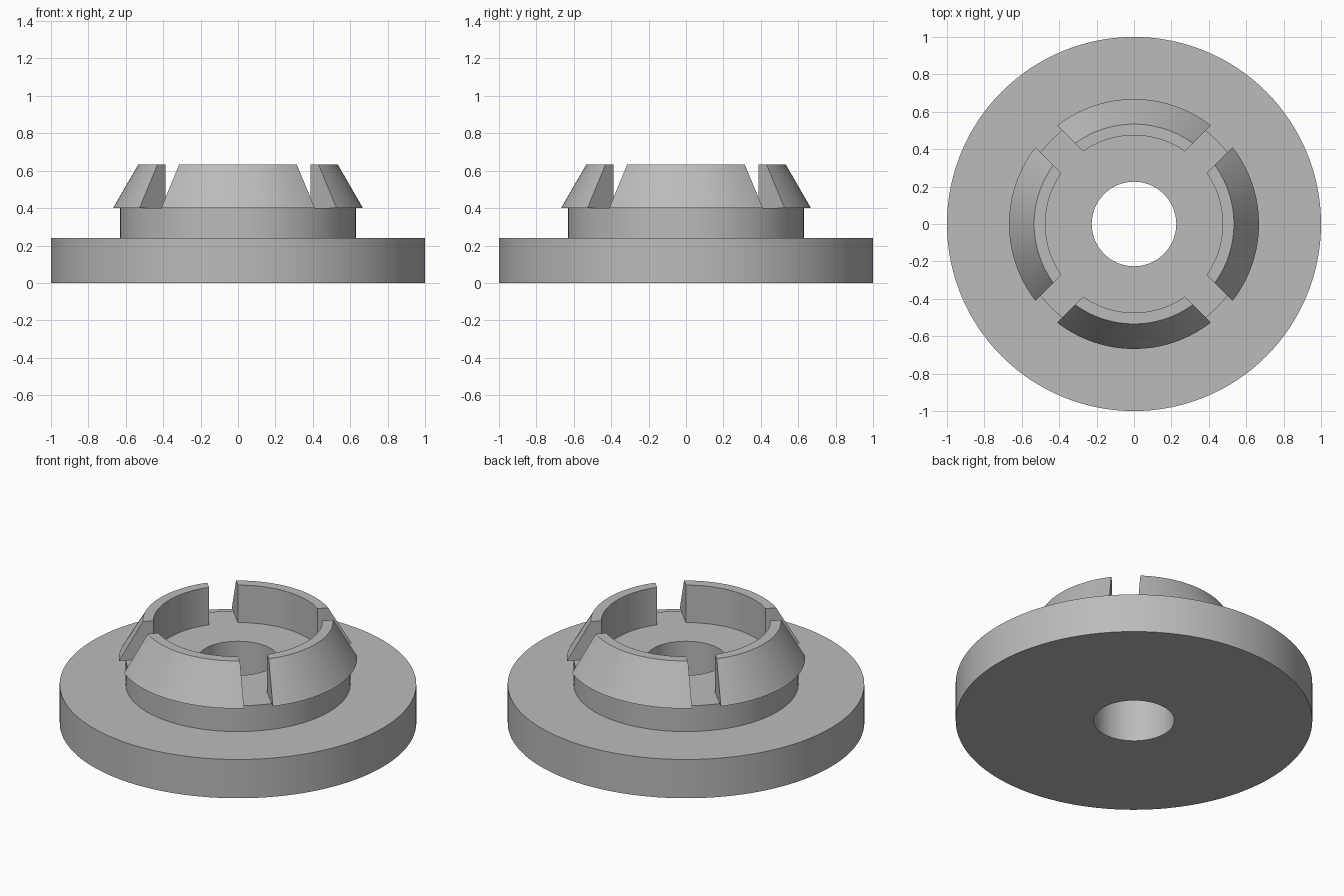
import bpy, bmesh, math

cube = bpy.data.objects.get("Cube")
if cube:
    bpy.data.objects.remove(cube, do_unlink=True)

grey = bpy.data.materials.new("plain_grey")
grey.use_nodes = True
colour = (0.5, 0.5, 0.5, 1)
grey.diffuse_color = colour
grey.node_tree.nodes["Principled BSDF"].inputs["Base Color"].default_value = colour

BODY_STEPS = 128
CLAW_STEPS = 32
SLOT_HALF = 0.082   # half width of the parallel slots between claws


def sweep(name, rings, closed):
    """Skin a list of equal cross-sections; cap the ends if open."""
    bm = bmesh.new()
    loops = [[bm.verts.new(p) for p in ring] for ring in rings]
    n = len(loops[0])
    pairs = list(zip(loops, loops[1:]))
    if closed:
        pairs.append((loops[-1], loops[0]))
    else:
        bm.faces.new(loops[0])
        bm.faces.new(loops[-1])
    for a, b in pairs:
        for i in range(n):
            j = (i + 1) % n
            bm.faces.new((a[i], a[j], b[j], b[i]))
    bmesh.ops.recalc_face_normals(bm, faces=bm.faces)
    mesh = bpy.data.meshes.new(name)
    bm.to_mesh(mesh)
    bm.free()
    mesh.materials.append(grey)
    obj = bpy.data.objects.new(name, mesh)
    bpy.context.collection.objects.link(obj)
    bpy.ops.object.select_all(action="DESELECT")
    obj.select_set(True)
    bpy.context.view_layer.objects.active = obj
    bpy.ops.object.shade_smooth_by_angle(angle=math.radians(30))
    return obj


def polar(r, angle, z):
    return (r * math.cos(angle), r * math.sin(angle), z)


# Flange and collar with a through bore
body = [(0.226, 0), (1, 0), (1, 0.24), (0.63, 0.24), (0.63, 0.4), (0.226, 0.4)]
sweep("flange_body",
      [[polar(r, math.tau * s / BODY_STEPS, z) for r, z in body]
       for s in range(BODY_STEPS)], True)

# Four tapered snap claws, ends cut parallel to the diagonal slots
claw = [(0.474, 0.4), (0.668, 0.4), (0.534, 0.632), (0.474, 0.632)]
for k, side in enumerate(("left", "back", "right", "front")):
    rings = []
    for s in range(CLAW_STEPS + 1):
        t = 2 * s / CLAW_STEPS - 1
        rings.append([polar(r, k * math.pi / 2
                            + t * (math.pi / 4 - math.asin(SLOT_HALF / r)), z)
                      for r, z in claw])
    sweep(side + "_claw", rings, False)
